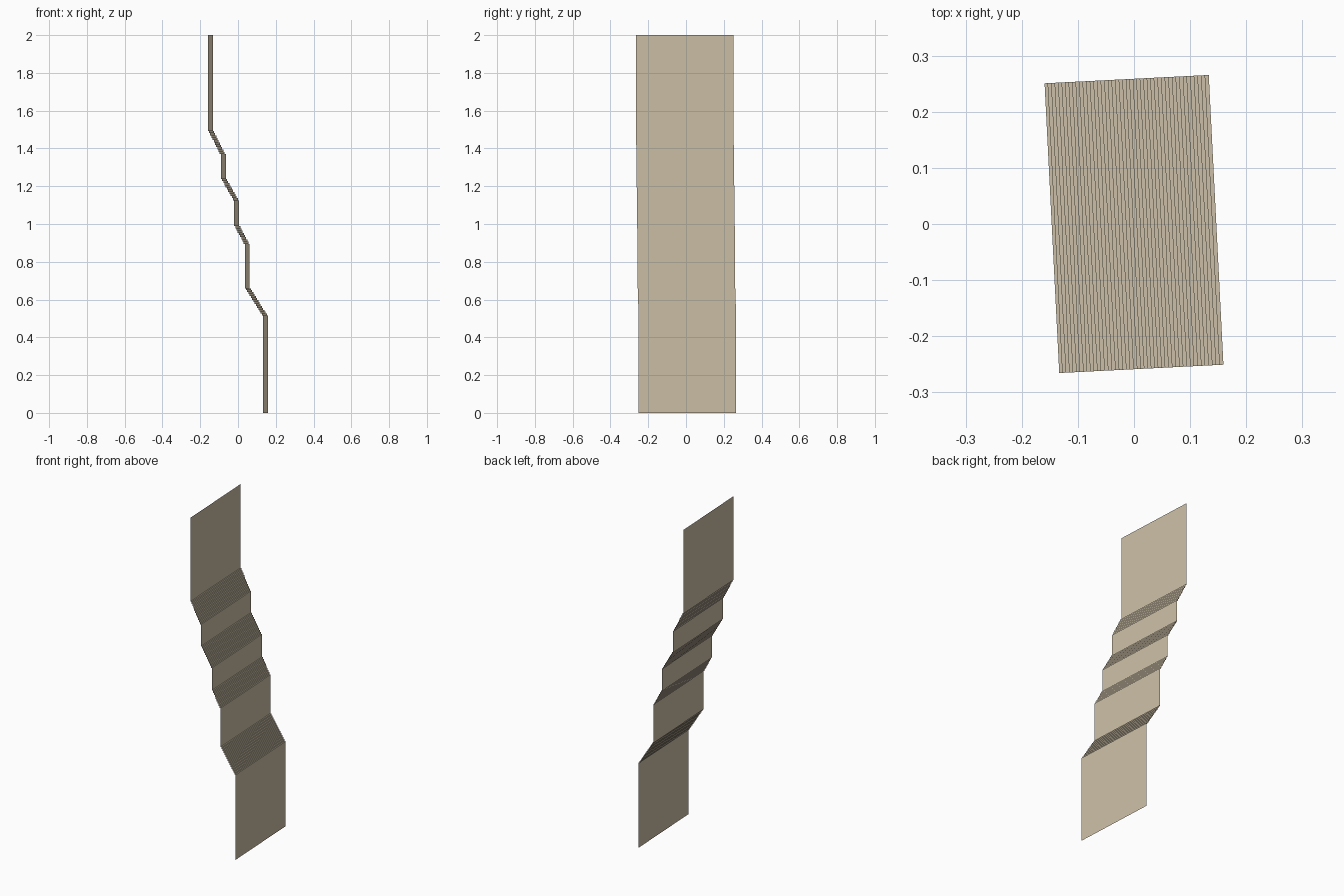
import bpy, bmesh, math

if "Cube" in bpy.data.objects:
    bpy.data.objects.remove(bpy.data.objects["Cube"])

# Side profile bends (x, z), from the foot upward
bends = [(0.1465, 0.0), (0.1465, 0.515), (0.049, 0.67), (0.049, 0.895),
         (-0.007, 1.0), (-0.007, 1.125), (-0.078, 1.25), (-0.078, 1.37),
         (-0.1465, 1.505), (-0.1465, 2.0)]
half_width = 0.2585
step = 0.0065

# Slopes are broken into tiny stair steps, straight runs stay single panels
profile = [bends[0]]
for (x0, z0), (x1, z1) in zip(bends, bends[1:]):
    n = round(abs(x1 - x0) / step)
    for i in range(1, n + 1):
        x = x0 + (x1 - x0) * i / n
        profile.append((x, profile[-1][1]))                # tread
        profile.append((x, z0 + (z1 - z0) * i / n))        # riser
    if n == 0:
        profile.append((x1, z1))

# Sweep the profile across the width as a thin single sheet
bm = bmesh.new()
rows = [[bm.verts.new((x, y, z)) for y in (-half_width, half_width)] for x, z in profile]
for a, b in zip(rows, rows[1:]):
    bm.faces.new((a[0], a[1], b[1], b[0]))
mesh = bpy.data.meshes.new("stepped_sheet")
bm.to_mesh(mesh)
bm.free()

sheet = bpy.data.objects.new("stepped_sheet", mesh)
bpy.context.collection.objects.link(sheet)
sheet.rotation_euler.z = math.radians(2.9)

# Sand colour
sand = bpy.data.materials.new("sand")
sand.diffuse_color = (0.60, 0.52, 0.385, 1)
sand.use_nodes = True
sand.node_tree.nodes["Principled BSDF"].inputs["Base Color"].default_value = sand.diffuse_color
mesh.materials.append(sand)
